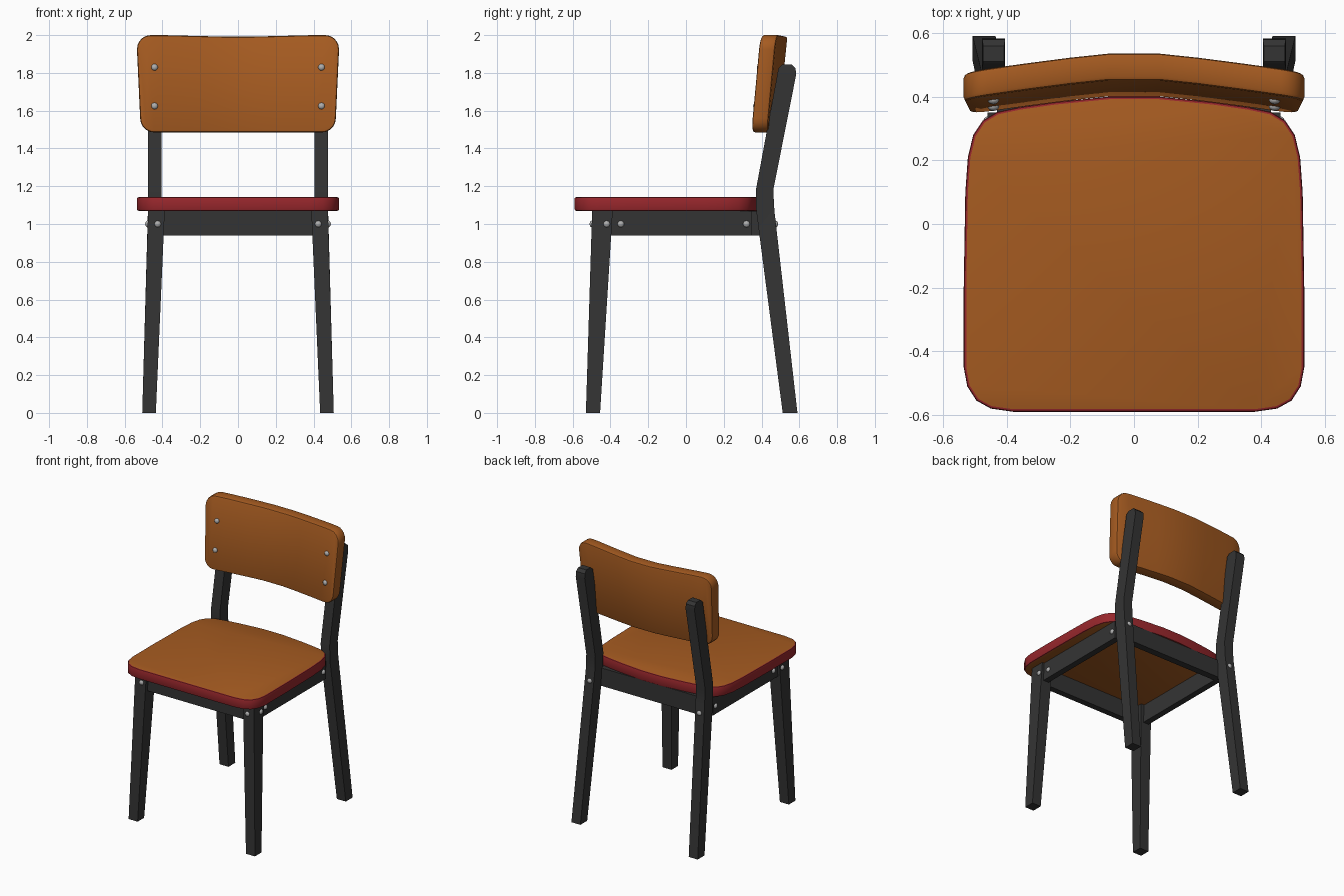
import bpy, bmesh, math
from mathutils import Vector

if "Cube" in bpy.data.objects:
    bpy.data.objects.remove(bpy.data.objects["Cube"])


def material(name, rgb):
    m = bpy.data.materials.new(name)
    m.use_nodes = True
    color = (*rgb, 1)
    m.diffuse_color = color
    m.node_tree.nodes["Principled BSDF"].inputs["Base Color"].default_value = color
    return m


WOOD = material("warm wood", (0.38, 0.105, 0.015))
RED = material("red edge", (0.31, 0.02, 0.025))
CHARCOAL = material("charcoal frame", (0.034, 0.034, 0.034))
STEEL = material("steel screw", (0.42, 0.42, 0.42))


def finish(bm, name, *mats):
    bmesh.ops.recalc_face_normals(bm, faces=bm.faces[:])
    mesh = bpy.data.meshes.new(name)
    bm.to_mesh(mesh)
    bm.free()
    obj = bpy.data.objects.new(name, mesh)
    bpy.context.collection.objects.link(obj)
    for m in mats:
        mesh.materials.append(m)
    bpy.ops.object.select_all(action="DESELECT")
    obj.select_set(True)
    bpy.context.view_layer.objects.active = obj
    bpy.ops.object.shade_smooth_by_angle(angle=math.radians(35))
    return obj


def bevel(bm, edges, width, segments=2):
    bmesh.ops.bevel(bm, geom=edges, offset=width, segments=segments,
                    profile=0.5, affect="EDGES")


def slab(outline, direction):
    """Closed outline pushed along a direction; also returns the rim edges."""
    bm = bmesh.new()
    face = bm.faces.new([bm.verts.new(p) for p in outline])
    rim = list(face.edges)
    out = bmesh.ops.extrude_face_region(bm, geom=[face], use_keep_orig=True)["geom"]
    moved = [g for g in out if isinstance(g, bmesh.types.BMVert)]
    rim += [g for g in out if isinstance(g, bmesh.types.BMEdge)]
    bmesh.ops.translate(bm, verts=moved, vec=direction)
    bmesh.ops.recalc_face_normals(bm, faces=bm.faces[:])
    return bm, rim


def loft(name, sections, width=0.01):
    """Square post through sections (z, x0, x1, y0, y1)."""
    bm = bmesh.new()
    rings = [[bm.verts.new(p) for p in ((a, c, z), (b, c, z), (b, d, z), (a, d, z))]
             for z, a, b, c, d in sections]
    for lo, hi in zip(rings, rings[1:]):
        for i in range(4):
            j = (i + 1) % 4
            bm.faces.new((lo[i], lo[j], hi[j], hi[i]))
    bm.faces.new(rings[0][::-1])
    bm.faces.new(rings[-1])
    sharp = [e for e in bm.edges if e.calc_face_angle(0) > 0.8]
    bevel(bm, sharp, width)
    return finish(bm, name, CHARCOAL)


def mirrored(sections, side):
    return [(z, *sorted((side * a, side * b)), c, d) for z, a, b, c, d in sections]


def box(name, x0, x1, y0, y1):
    loft(name, [(0.94, x0, x1, y0, y1), (1.07, x0, x1, y0, y1)], 0.006)


def screw(name, pos, axis):
    bm = bmesh.new()
    bmesh.ops.create_uvsphere(bm, u_segments=12, v_segments=8, radius=0.018)
    bmesh.ops.scale(bm, vec=(1, 1, 0.75), verts=bm.verts)
    turn = Vector((0, 0, 1)).rotation_difference(Vector(axis)).to_matrix()
    bmesh.ops.rotate(bm, matrix=turn, verts=bm.verts)
    bmesh.ops.translate(bm, vec=pos, verts=bm.verts)
    finish(bm, name, STEEL)


# Seat: rounded slab with a bowed back and red edge
half = [(0.08, 0.40), (0.25, 0.383), (0.36, 0.367), (0.43, 0.352), (0.475, 0.325),
        (0.505, 0.28), (0.522, 0.21), (0.53, 0.1), (0.535, -0.2), (0.535, -0.45),
        (0.524, -0.51), (0.495, -0.555), (0.45, -0.58), (0.38, -0.59)]
outline = [(x, y, 1.07) for x, y in half] + [(-x, y, 1.07) for x, y in half[::-1]]
bm, rim = slab(outline, (0, 0, 0.072))
bevel(bm, rim, 0.008)
bm.normal_update()
for f in bm.faces:
    f.material_index = 0 if abs(f.normal.z) > 0.95 else 1
finish(bm, "seat", WOOD, RED)

# Backrest: rounded panel, curved across and leaning back
outline = []
for cx, cz, start in ((0.462, 1.925, 0), (-0.462, 1.925, 90),
                      (-0.445, 1.56, 180), (0.445, 1.56, 270)):
    for k in range(6):
        a = math.radians(start + k * 18)
        outline.append((cx + 0.073 * math.cos(a), 0, cz + 0.075 * math.sin(a)))
bm, rim = slab(outline, (0, 0.085, 0))
bevel(bm, rim, 0.012)
for x in (-0.39, -0.33, -0.2, -0.08, 0.08, 0.2, 0.33, 0.39):
    bmesh.ops.bisect_plane(bm, geom=bm.verts[:] + bm.edges[:] + bm.faces[:],
                           plane_co=(x, 0, 0), plane_no=(1, 0, 0))


def back_y(x, z):
    bow = max(abs(x) - 0.08, 0) / 0.45
    return 0.40 - 0.058 * bow ** 1.15 + 0.1 * (z - 1.485)


for v in bm.verts:
    v.co.y += back_y(v.co.x, v.co.z)
    if v.co.z > 1.9:
        v.co.z -= 0.01 * max(0, 1 - abs(v.co.x) / 0.4)
finish(bm, "backrest", WOOD)

# Legs, side rails and screws on both sides
front_leg = [(0, 0.435, 0.507, -0.53, -0.455), (1.07, 0.388, 0.476, -0.497, -0.388)]
rear_leg = [(0, 0.435, 0.507, 0.512, 0.59), (1.07, 0.405, 0.477, 0.372, 0.468),
            (1.18, 0.405, 0.477, 0.37, 0.462), (1.79, 0.405, 0.477, 0.483, 0.583),
            (1.825, 0.405, 0.477, 0.49, 0.58), (1.845, 0.408, 0.474, 0.51, 0.56)]
for side, label in ((1, "left"), (-1, "right")):
    loft(f"front_leg_{label}", mirrored(front_leg, side))
    loft(f"rear_leg_{label}", mirrored(rear_leg, side))
    box(f"side_rail_{label}", *sorted((side * 0.415, side * 0.46)), -0.43, 0.35)
    screw(f"front_screw_{label}", (side * 0.425, -0.497, 1.0), (0, -1, 0))
    screw(f"rear_screw_{label}", (side * 0.44, 0.474, 1.0), (0, 1, 0))
    screw(f"leg_screw_{label}", (side * 0.478, -0.42, 1.0), (side, 0, 0))
    for i, y in enumerate((-0.345, 0.32)):
        screw(f"rail_screw_{label}_{i}", (side * 0.46, y, 1.0), (side, 0, 0))
    for i, z in enumerate((1.625, 1.83)):
        screw(f"backrest_screw_{label}_{i}",
              (side * 0.442, back_y(0.442, z), z), (0, -1, 0.1))

# Front and back rails
box("front_rail", -0.41, 0.41, -0.475, -0.43)
box("back_rail", -0.43, 0.43, 0.34, 0.39)
